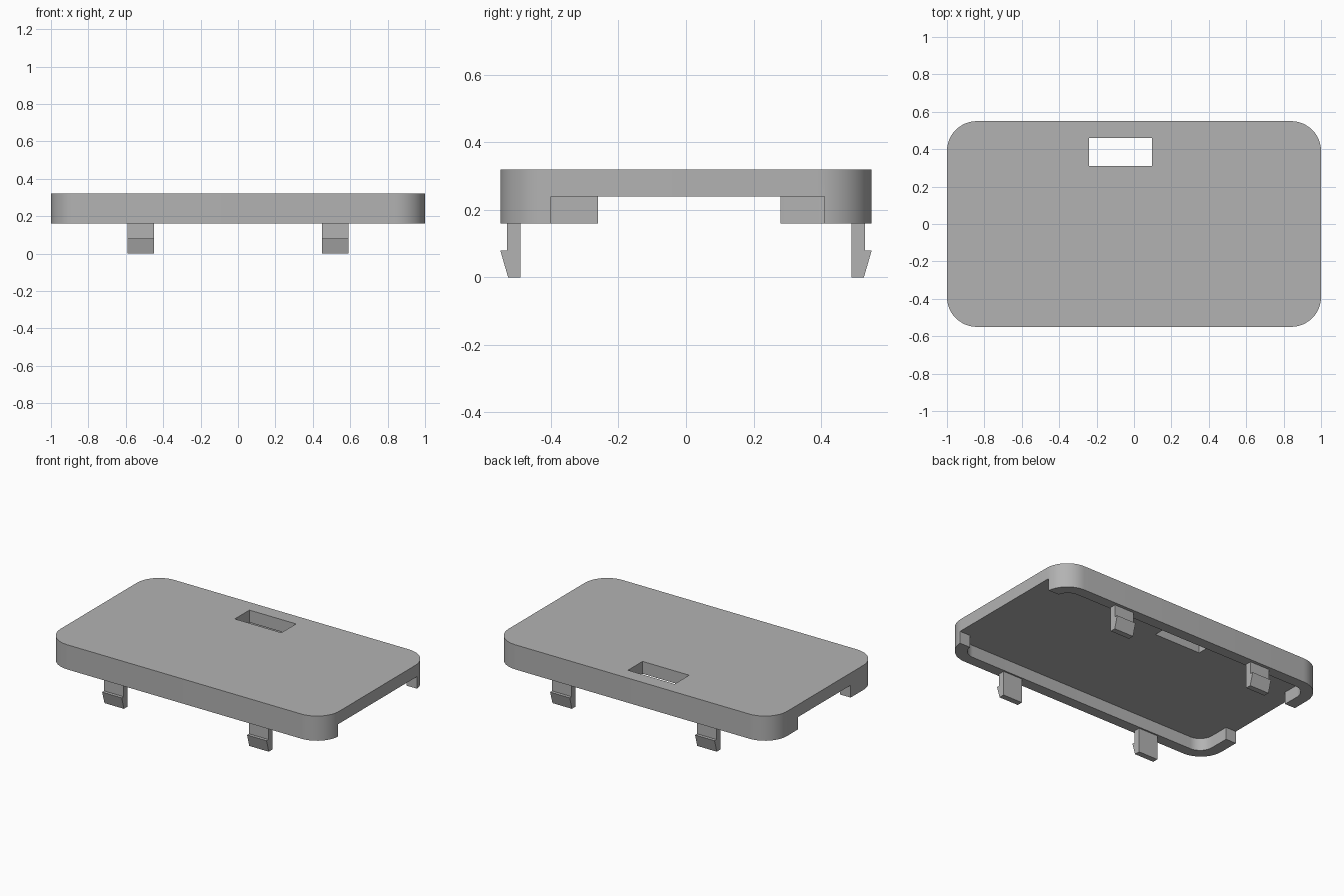
import bpy
import bmesh
from math import cos, sin, pi, radians

cube = bpy.data.objects.get("Cube")
if cube:
    bpy.data.objects.remove(cube, do_unlink=True)

grey = bpy.data.materials.new("grey plastic")
grey.use_nodes = True
grey.diffuse_color = (0.45, 0.45, 0.45, 1)
grey.node_tree.nodes["Principled BSDF"].inputs["Base Color"].default_value = grey.diffuse_color


def prism(name, base, offset):
    """Extrude a closed outline of 3D points along an offset."""
    bm = bmesh.new()
    face = bm.faces.new([bm.verts.new(p) for p in base])
    moved = bmesh.ops.extrude_face_region(bm, geom=[face])["geom"]
    bmesh.ops.translate(bm, vec=offset, verts=[v for v in moved if isinstance(v, bmesh.types.BMVert)])
    bmesh.ops.recalc_face_normals(bm, faces=bm.faces)
    mesh = bpy.data.meshes.new(name)
    bm.to_mesh(mesh)
    bm.free()
    mesh.materials.append(grey)
    ob = bpy.data.objects.new(name, mesh)
    bpy.context.collection.objects.link(ob)
    return ob


def rounded_slab(name, half_x, half_y, radius, z0, z1, steps=12):
    pts = []
    for corner, (sx, sy) in enumerate([(1, 1), (-1, 1), (-1, -1), (1, -1)]):
        for i in range(steps + 1):
            a = (corner + i / steps) * pi / 2
            pts.append((sx * (half_x - radius) + radius * cos(a),
                        sy * (half_y - radius) + radius * sin(a), z0))
    return prism(name, pts, (0, 0, z1 - z0))


def box(name, x0, x1, y0, y1, z0, z1):
    return prism(name, [(x0, y0, z0), (x1, y0, z0), (x1, y1, z0), (x0, y1, z0)], (0, 0, z1 - z0))


# Cover: rounded slab, hollow underneath, with a slot and two open ends
RIM_Z, PLATE_Z, TOP_Z = 0.16, 0.24, 0.32
cover = rounded_slab("cover", 1.0, 0.55, 0.16, RIM_Z, TOP_Z)
cutters = [
    rounded_slab("pocket_cutter", 0.925, 0.48, 0.09, 0.1, PLATE_Z),
    box("slot_cutter", -0.24, 0.095, 0.31, 0.46, 0.1, 0.4),
    box("left_notch_cutter", 0.8, 1.1, -0.40, 0.41, 0.1, PLATE_Z),
    box("right_notch_cutter", -1.1, -0.8, -0.26, 0.28, 0.1, PLATE_Z),
]
for cutter in cutters:
    cutter.hide_render = True
    cut = cover.modifiers.new(cutter.name, "BOOLEAN")
    cut.operation = "DIFFERENCE"
    cut.solver = "EXACT"
    cut.object = cutter

# Keep the cut result and drop the cutters
evaluated = cover.evaluated_get(bpy.context.evaluated_depsgraph_get())
finished = bpy.data.meshes.new_from_object(evaluated)
cover.modifiers.clear()
cover.data = finished
for cutter in cutters:
    bpy.data.objects.remove(cutter, do_unlink=True)

bpy.ops.object.select_all(action="DESELECT")
cover.select_set(True)
bpy.context.view_layer.objects.active = cover
bpy.ops.object.shade_smooth_by_angle(angle=radians(30))

# Snap clips: hooked profile rooted in the rim
hook = [(0.49, 0.18), (0.49, 0), (0.527, 0), (0.55, 0.08), (0.53, 0.08), (0.53, 0.18)]
for side, sy in (("front", -1), ("back", 1)):
    for hand, x in (("right", -0.59), ("left", 0.45)):
        prism(f"{side}_{hand}_clip", [(x, sy * y, z) for y, z in hook], (0.14, 0, 0))
